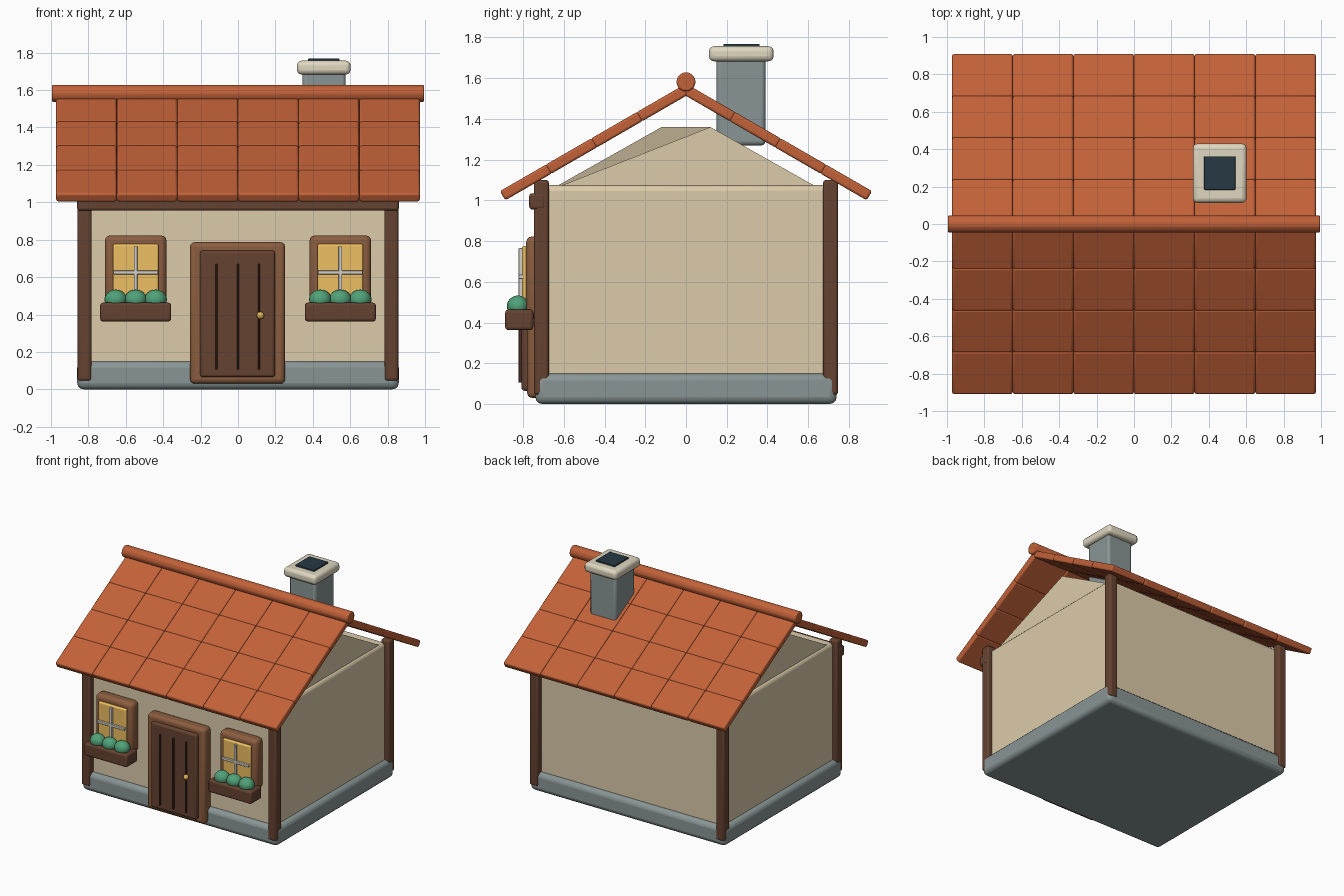
import bpy, bmesh, math
from mathutils import Vector

if "Cube" in bpy.data.objects:
    bpy.data.objects.remove(bpy.data.objects["Cube"])


def mat(name, r, g, b):
    m = bpy.data.materials.new(name)
    m.diffuse_color = (r, g, b, 1)
    m.use_nodes = True
    m.node_tree.nodes["Principled BSDF"].inputs["Base Color"].default_value = m.diffuse_color
    return m


PLASTER = mat("plaster", .72, .60, .40)
STONE = mat("stone", .25, .30, .30)
CREAM = mat("cream_stone", .74, .68, .53)
TIMBER = mat("timber", .13, .055, .03)
FRAME = mat("frame_wood", .26, .11, .05)
DARK = mat("dark_wood", .06, .025, .015)
TILE = mat("roof_tile", .54, .12, .04)
GLASS = mat("warm_glass", .85, .52, .12)
BAR = mat("window_bar", .65, .63, .58)
LEAF = mat("leaf", .08, .36, .19)
BRASS = mat("brass", .75, .45, .10)
SOOT = mat("soot", .02, .04, .06)


def smooth(o, m):
    o.data.materials.append(m)
    bpy.ops.object.shade_smooth_by_angle(angle=math.radians(40))


def box(name, x0, x1, y0, y1, z0, z1, m, bev=.015, rot=0):
    """Rounded box between limits."""
    c = ((x0 + x1) / 2, (y0 + y1) / 2, (z0 + z1) / 2)
    bpy.ops.mesh.primitive_cube_add(size=1, location=c, rotation=(rot, 0, 0))
    o = bpy.context.object
    o.name = name
    o.scale = (x1 - x0, y1 - y0, z1 - z0)
    bpy.ops.object.transform_apply(location=False, rotation=False, scale=True)
    if bev:
        b = o.modifiers.new("round", 'BEVEL')
        b.width, b.segments = bev, 3
    smooth(o, m)
    return o


def ball(name, loc, scale, m):
    bpy.ops.mesh.primitive_uv_sphere_add(segments=20, ring_count=12, radius=1, location=loc)
    o = bpy.context.object
    o.name = name
    o.scale = scale
    smooth(o, m)


# base and walls
box("foundation", -.86, .86, -.74, .74, 0, .15, STONE, .035)
box("walls", -.82, .82, -.70, .70, .05, 1.075, PLASTER, .03)

# gable block with slightly skewed ridge
bm = bmesh.new()
ends = [[bm.verts.new((s * .8, y, z)) for y, z in ((-.67, 1.05), (s * .12, 1.36), (.67, 1.05))]
        for s in (-1, 1)]
for e in ends:
    bm.faces.new(e)
for i in range(3):
    j = (i + 1) % 3
    bm.faces.new((ends[0][i], ends[0][j], ends[1][j], ends[1][i]))
bmesh.ops.recalc_face_normals(bm, faces=bm.faces)
me = bpy.data.meshes.new("gable")
bm.to_mesh(me)
bm.free()
gable = bpy.data.objects.new("gable", me)
me.materials.append(PLASTER)
bpy.context.collection.objects.link(gable)

# corner posts and front eave beam
for sx in (-1, 1):
    for sy in (-1, 1):
        box("corner_post", sx * .82 - .037, sx * .82 + .037, sy * .71 - .037, sy * .71 + .037,
            .045, 1.10, TIMBER, .015)
box("front_beam", -.86, .86, -.77, -.69, .955, 1.035, TIMBER, .015)

# roof tiles: 4 rows by 6 columns on each slope
pitch = math.radians(30)
row, col = 1.03 / 4, 1.945 / 6
for s in (-1, 1):
    for r in range(4):
        d = (r + .5) * row
        y, z = s * d * math.cos(pitch) + s * .005, 1.54 - d * math.sin(pitch)
        for c in range(6):
            x = -.9725 + (c + .5) * col
            box("roof_tile", x - col / 2, x + col / 2, y - row / 2 - .004, y + row / 2 + .004,
                z - .026, z + .026, TILE, .012, -s * pitch)

# ridge pole
bpy.ops.mesh.primitive_cylinder_add(vertices=10, radius=.048, depth=1.99, location=(0, 0, 1.582),
                                    rotation=(0, math.pi / 2, 0))
bpy.context.object.name = "ridge_pole"
smooth(bpy.context.object, TILE)
b = bpy.context.object.modifiers.new("round", 'BEVEL')
b.width, b.segments = .008, 2

# chimney
box("chimney", .345, .575, .15, .39, 1.27, 1.70, STONE, .02)
box("chimney_cap", .315, .602, .113, .43, 1.683, 1.757, CREAM, .025)
box("chimney_opening", .375, .542, .183, .362, 1.72, 1.768, SOOT, .004)

# door
box("door_frame", -.257, .252, -.78, -.69, .03, .787, FRAME, .025)
box("door", -.203, .198, -.808, -.72, .065, .742, TIMBER, .015)
for x in (-.115, 0, .112):
    box("door_groove", x - .005, x + .005, -.822, -.79, .105, .67, DARK, .003)
ball("door_knob", (.12, -.825, .395), (.02, .02, .02), BRASS)

# windows with flower boxes
for x in (-.547, .547):
    box("window_frame", x - .165, x + .165, -.785, -.69, .42, .823, FRAME, .03)
    box("window_glass", x - .122, x + .122, -.805, -.74, .46, .777, GLASS, .01)
    box("window_bar_upright", x - .01, x + .01, -.822, -.79, .47, .765, BAR, .004)
    box("window_bar_cross", x - .12, x + .12, -.822, -.79, .615, .635, BAR, .004)
    box("flower_box", x - .19, x + .19, -.888, -.75, .363, .463, TIMBER, .015)
    for k in (-1, 0, 1):
        ball("plant", (x + k * .107, -.825, .48), (.06, .055, .053), LEAF)
